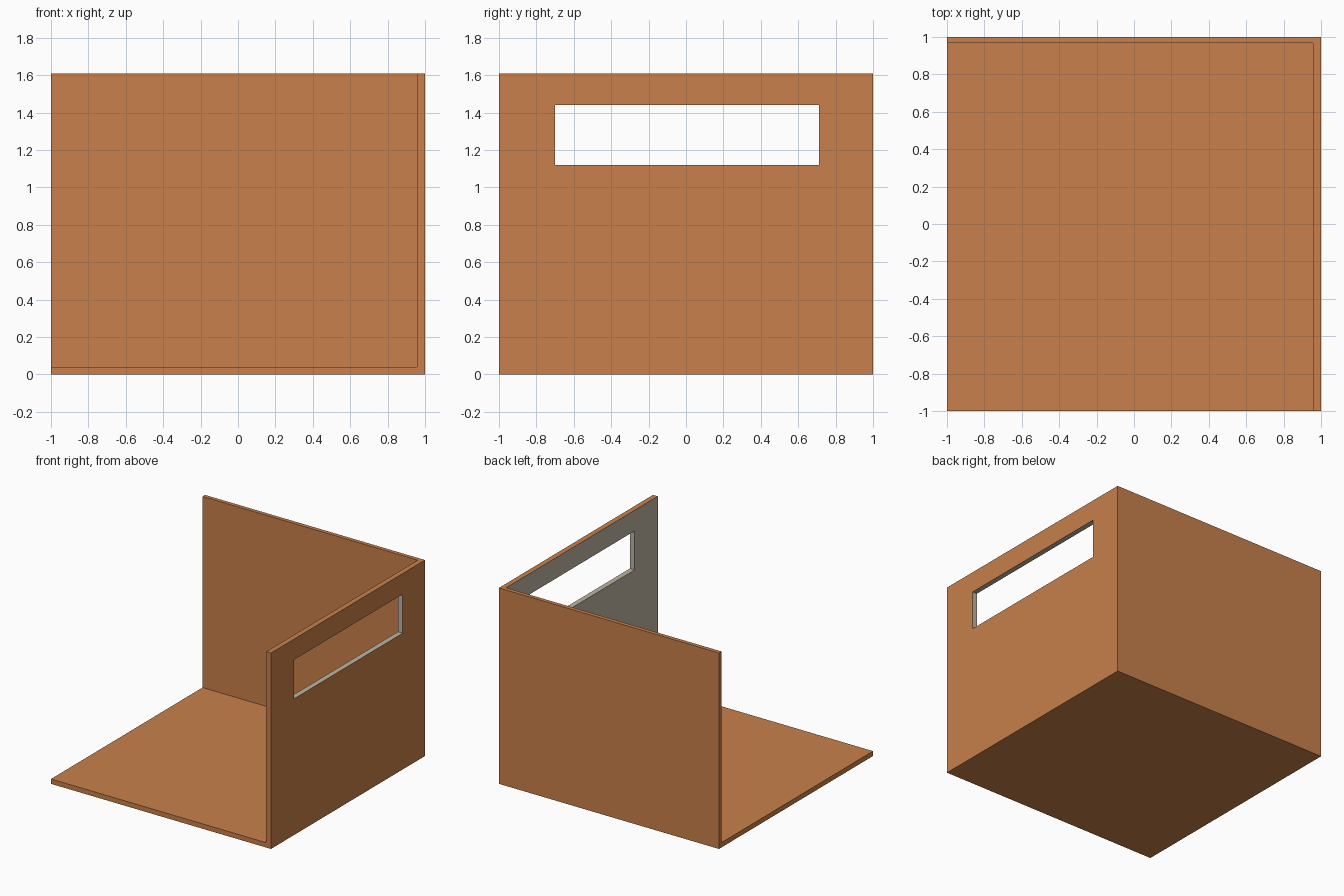
import bpy

if "Cube" in bpy.data.objects:
    bpy.data.objects.remove(bpy.data.objects["Cube"])


def material(name, rgb):
    m = bpy.data.materials.new(name)
    m.diffuse_color = (*rgb, 1.0)
    m.use_nodes = True
    m.node_tree.nodes["Principled BSDF"].inputs["Base Color"].default_value = m.diffuse_color
    return m


def box(name, lo, hi):
    bpy.ops.mesh.primitive_cube_add(size=1, location=[(a + b) / 2 for a, b in zip(lo, hi)])
    ob = bpy.context.object
    ob.name = name
    ob.scale = [b - a for a, b in zip(lo, hi)]
    bpy.ops.object.transform_apply(location=True, rotation=False, scale=True)
    return ob


orange = material("terracotta orange", (0.578, 0.216, 0.069))
grey = material("warm grey", (0.515, 0.456, 0.366))

# Floor, back wall and right wall as one solid
H = 1.61
room = box("open_room", (-1, -1, 0), (1, 1, H))
cutters = [
    box("interior_cutter", (-1.5, -1.5, 0.04), (0.957, 0.967, H + 0.5)),
    box("window_cutter", (0.7, -0.70, 1.12), (1.3, 0.71, 1.44)),
]
for c in cutters:
    mod = room.modifiers.new(c.name, 'BOOLEAN')
    mod.operation = 'DIFFERENCE'
    mod.solver = 'EXACT'
    mod.object = c
bpy.context.view_layer.update()
mesh = bpy.data.meshes.new_from_object(room.evaluated_get(bpy.context.evaluated_depsgraph_get()))
room.modifiers.clear()
room.data = mesh
for c in cutters:
    bpy.data.objects.remove(c)

# Grey inner face of the right wall and window reveals
mesh.materials.clear()
mesh.materials.append(orange)
mesh.materials.append(grey)
for p in mesh.polygons:
    c, n = p.center, p.normal
    inner = n.x < -0.5 and c.x > 0.9
    reveal = abs(n.x) < 0.5 and c.x > 0.95 and abs(c.y) < 0.8 and 1.1 < c.z < 1.5
    p.material_index = 1 if inner or reveal else 0
    p.use_smooth = False
